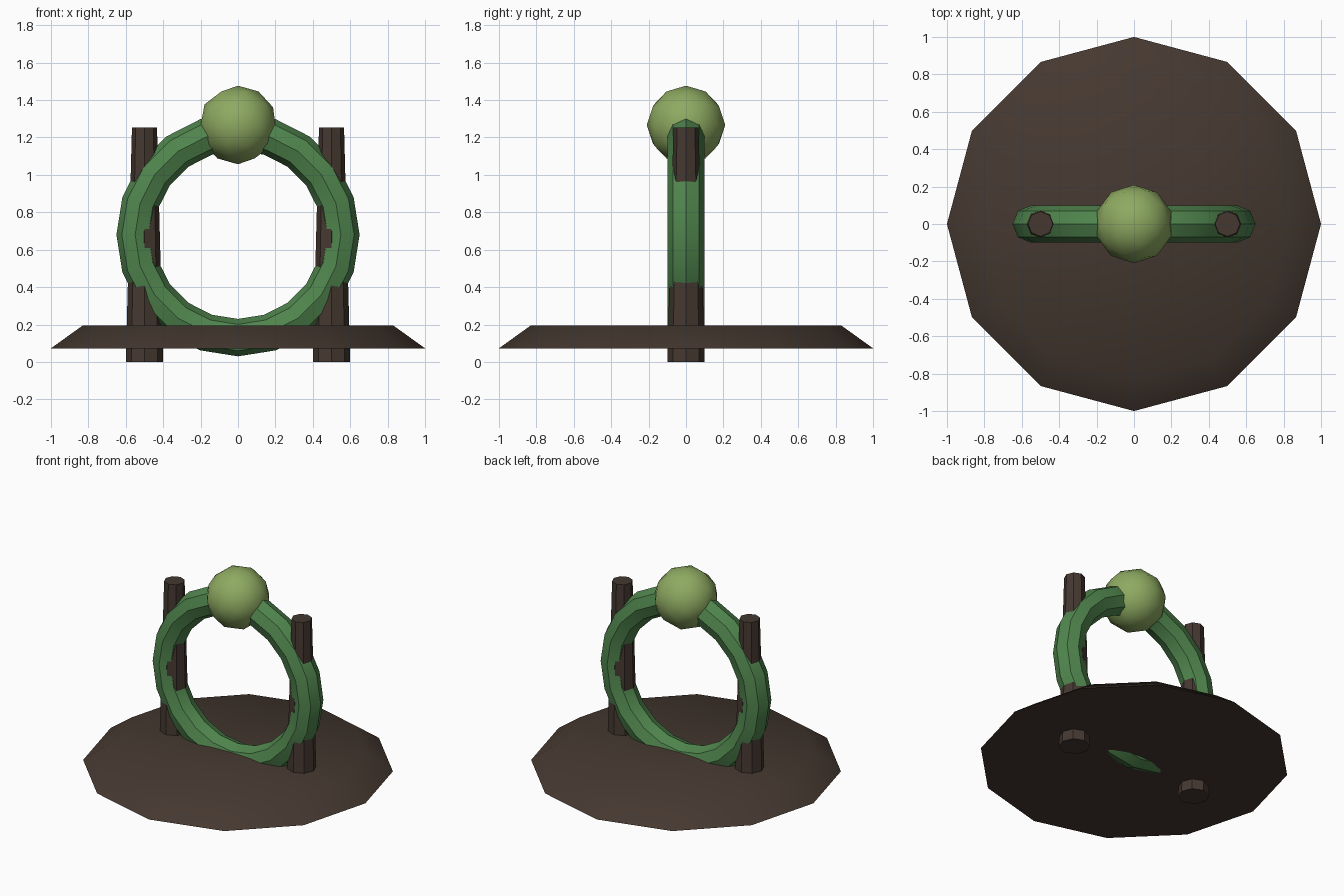
import bpy, math

if "Cube" in bpy.data.objects:
    bpy.data.objects.remove(bpy.data.objects["Cube"])


def material(name, color):
    m = bpy.data.materials.new(name)
    m.diffuse_color = (*color, 1)
    m.use_nodes = True
    m.node_tree.nodes["Principled BSDF"].inputs["Base Color"].default_value = m.diffuse_color
    return m


brown = material("bark_brown", (0.060, 0.040, 0.030))
green = material("leaf_green", (0.080, 0.235, 0.075))
light_green = material("bud_green", (0.270, 0.400, 0.120))


def finish(name, mat):
    ob = bpy.context.object
    ob.name = name
    ob.data.materials.append(mat)
    bpy.ops.object.shade_smooth_by_angle(angle=math.radians(40))
    return ob


def tapered(name, sides, r1, r2, z1, z2, x=0):
    bpy.ops.mesh.primitive_cone_add(vertices=sides, radius1=r1, radius2=r2,
                                    depth=z2 - z1, location=(x, 0, (z1 + z2) / 2))
    return finish(name, brown)


# Twelve-sided base with sloping rim
tapered("base", 12, 1.0, 0.83, 0.073, 0.195)

# Two tapered posts
for side, x in (("left", -0.5), ("right", 0.5)):
    tapered(side + "_post", 8, 0.1, 0.067, 0, 1.253, x)

# Upright ring
bpy.ops.mesh.primitive_torus_add(major_segments=20, minor_segments=8,
                                 major_radius=0.55, minor_radius=0.1,
                                 location=(0, 0, 0.68), rotation=(math.pi / 2, 0, 0))
finish("ring", green).data.shade_smooth()

# Ball on top of the ring
bpy.ops.mesh.primitive_ico_sphere_add(subdivisions=2, radius=0.21, location=(0, 0, 1.267))
finish("ball", light_green)
